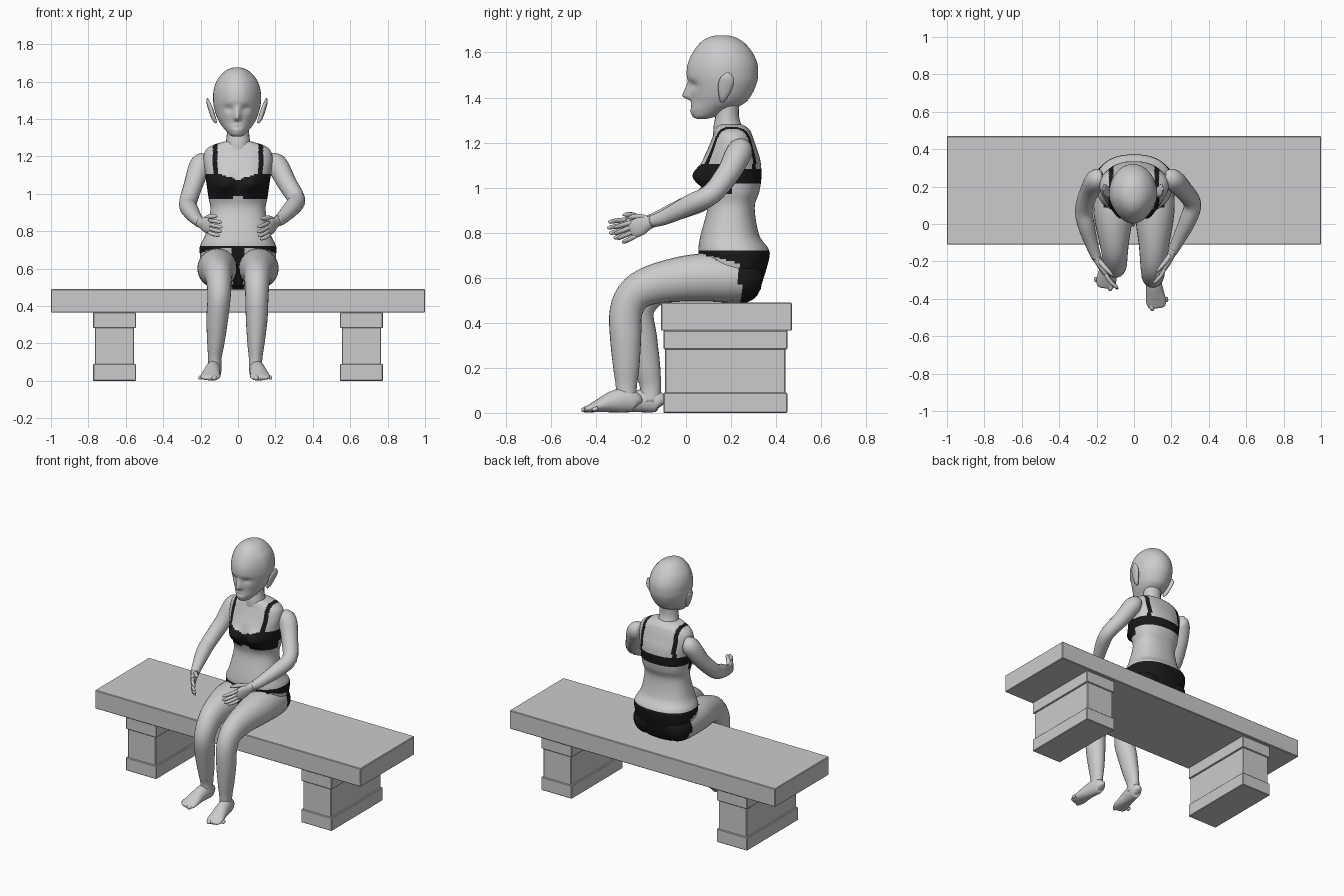
import bpy, bmesh, math
from mathutils import Vector as V


def material(name, v):
    m = bpy.data.materials.new(name)
    m.diffuse_color = (v, v, v, 1)
    return m


GREY = material("light grey", 0.6)
BLACK = material("black cloth", 0.01)


def finish(name, bm, smooth, rule=None):
    bmesh.ops.recalc_face_normals(bm, faces=bm.faces)
    for f in bm.faces:
        f.smooth = smooth
        f.material_index = int(bool(rule and rule(f.calc_center_median())))
    me = bpy.data.meshes.new(name)
    bm.to_mesh(me)
    bm.free()
    me.materials.append(GREY)
    me.materials.append(BLACK)
    ob = bpy.data.objects.new(name, me)
    bpy.context.collection.objects.link(ob)
    return ob


def box(name, x0, x1, y0, y1, z0, z1, bevel=0.004):
    bm = bmesh.new()
    bmesh.ops.create_cube(bm, size=1)
    for v in bm.verts:
        v.co = V(((x0 + x1) / 2 + v.co.x * (x1 - x0), (y0 + y1) / 2 + v.co.y * (y1 - y0),
                  (z0 + z1) / 2 + v.co.z * (z1 - z0)))
    bmesh.ops.bevel(bm, geom=bm.edges[:], offset=bevel, segments=1, affect='EDGES')
    return finish(name, bm, False)


def spline(pts, steps):
    out = []
    for i in range(len(pts) - 1):
        a, b, c, d = pts[max(i - 1, 0)], pts[i], pts[i + 1], pts[min(i + 2, len(pts) - 1)]
        for k in range(steps):
            t = k / steps
            out.append([q + 0.5 * t * (r - p + t * (2 * p - 5 * q + 4 * r - s + t * (3 * (q - r) + s - p)))
                        for p, q, r, s in zip(a, b, c, d)])
    out.append(list(pts[-1]))
    return out


def tube(name, pts, ref, n=20, steps=4, axis=None, power=2.0, rule=None, shape=None):
    """Skin through points (x, y, z, radius along ref, radius across)."""
    bm = bmesh.new()
    p = spline(pts, steps)
    rings = []
    for i, q in enumerate(p):
        t = axis or (V(p[min(i + 1, len(p) - 1)][:3]) - V(p[max(i - 1, 0)][:3])).normalized()
        a = (V(ref) - t * t.dot(V(ref))).normalized()
        b = t.cross(a)
        ring = []
        for k in range(n):
            c, s = math.cos(2 * math.pi * k / n), math.sin(2 * math.pi * k / n)
            c = math.copysign(abs(c) ** (2 / power), c)
            s = math.copysign(abs(s) ** (2 / power), s)
            co = V(q[:3]) + a * c * max(q[3], .002) + b * s * max(q[4], .002)
            ring.append(bm.verts.new(shape(co) if shape else co))
        rings.append(ring)
    for r, s in zip(rings, rings[1:]):
        for k in range(n):
            bm.faces.new((r[k], r[(k + 1) % n], s[(k + 1) % n], s[k]))
    bm.faces.new(rings[0])
    bm.faces.new(rings[-1])
    return finish(name, bm, True, rule)


def upright(name, rows, cx=0.0, **kw):
    """Vertical form from rows of (z, front y, back y, half width)."""
    pts = [(cx, (f + b) / 2, z, w, (b - f) / 2) for z, f, b, w in rows]
    return tube(name, pts, (1, 0, 0), axis=V((0, 0, 1)), **kw)


# Bench
box("bench_slab", -1, 1, -.11, .47, .365, .49)
for s in (-1, 1):
    c = s * .66
    box("bench_foot", c - .115, c + .115, -.10, .45, 0, .09)
    box("bench_post", c - .105, c + .105, -.093, .442, .085, .29)
    box("bench_post_cap", c - .115, c + .115, -.10, .45, .282, .366)


# Underwear regions
def briefs(c):
    return c.z < .72 and (c.y > .24 or c.z > .71 - .28 * (c.y - .06) or (abs(c.x) < .03 and c.y > .03))


def clothes(c):
    x = abs(c.x)
    if c.y < .2:
        band = .975 + .012 * (x < .03) < c.z < 1.075 + .03 * min(1, x / .1)
    else:
        band = 1.02 < c.z < 1.085
    strap = abs(x - .122) < .012 and c.z > 1.05
    return band or strap or briefs(c)


def chest(co):
    if co.y < .2:
        co.y -= .045 * math.exp(-((abs(co.x) - .075) / .05) ** 2 - ((co.z - 1.05) / .05) ** 2)
    return co


upright("torso", [(.49, .16, .27, .10), (.52, .12, .315, .15), (.60, .08, .345, .19), (.69, .06, .37, .205),
                  (.73, .055, .365, .2), (.79, .065, .325, .172), (.91, .095, .305, .148), (.98, .085, .325, .158),
                  (1.05, .065, .335, .168), (1.12, .075, .33, .178), (1.18, .10, .312, .185), (1.23, .12, .295, .175),
                  (1.26, .13, .28, .135), (1.28, .14, .25, .07)],
        n=96, steps=9, power=2.3, rule=clothes, shape=chest)
upright("neck", [(1.2, .12, .28, .075), (1.27, .122, .25, .066), (1.32, .13, .235, .06), (1.40, .13, .24, .06)])


# Head with eye sockets, nose and mouth
def face(co):
    x, z = co.x + .005, co.z
    if co.y < .13:
        co.y += .014 * math.exp(-((abs(x) - .05) / .026) ** 2 - ((z - 1.455) / .018) ** 2)
        nose = (1.475 - z) / .07 if z > 1.405 else (z - 1.385) / .02
        co.y -= .04 * max(0, nose) * math.exp(-(x / .017) ** 2)
        co.y += .006 * math.exp(-(x / .03) ** 2 - ((z - 1.355) / .006) ** 2)
        co.x *= 1 - .12 * min(1, (.13 - co.y) / .1)
    return co


upright("head", [(1.305, .05, .09, .02), (1.315, .03, .13, .043), (1.345, .018, .2, .068), (1.375, .022, .26, .09),
                 (1.41, .02, .29, .108), (1.46, .012, .313, .123), (1.50, .003, .32, .128), (1.55, .008, .317, .126),
                 (1.60, .03, .295, .111), (1.64, .06, .262, .082), (1.662, .09, .23, .055), (1.673, .12, .2, .028),
                 (1.676, .15, .17, .006)], cx=-.005, n=64, steps=5, shape=face)
for s in (-1, 1):
    x = -.005
    tube("ear", [(x + s * .112, .16, 1.38, .006, .008), (x + s * .125, .165, 1.405, .012, .02),
                 (x + s * .14, .175, 1.45, .013, .033), (x + s * .153, .185, 1.485, .01, .03),
                 (x + s * .158, .19, 1.51, .004, .008)], (1, 0, 0), n=12)


# Legs and feet
def leg(s, knee, ankle, out):
    rows = [(.11, .335, .585, .04, .04), (.108, .29, .59, .085, .085), (.11, .2, .598, .104, .105),
            (.11, .05, .6, .105, .106), (.106, -.12, .577, .08, .09), (.102, -.222, .532, .068, .079),
            (.101, -.266, .45, .062, .073), (.1, -.268, .33, .058, .069), (.096, -.265, .2, .046, .058),
            (.094, -.265, .12, .036, .047), (.094, -.265, .05, .036, .045)]
    pts = []
    for i, (x, y, z, a, b) in enumerate(rows):
        t = min(1, max(0, (.45 - z) / .33))
        dy = (knee + (ankle - knee) * t) if i > 3 else 0
        if i == 4:
            dy = knee * .5
        pts.append((s * (x + out * t), y + dy, z, a, b))
    tube("leg", pts, (1, 0, 0), n=24, rule=briefs)
    hx, hy = s * (.092 + out), -.212 + ankle
    foot = [(0, .035, .015, .02), (.012, .045, .032, .043), (.06, .056, .04, .054), (.11, .05, .043, .048),
            (.16, .036, .049, .034), (.2, .024, .053, .022), (.228, .016, .046, .014), (.238, .014, .03, .008)]
    tube("foot", [(hx + s * .13 * d, hy - d, z, a, b) for d, z, a, b in foot], (1, 0, 0))
    for k in range(5):
        bx, by, r = hx + s * (.002 + .019 * k), hy - .205 + .006 * k, .015 if k == 0 else .0105
        tip = .047 - .006 * k
        tube("toe", [(bx, by, .02, r, r), (bx + s * .003, by - tip * .7, .015, r, r * .9),
                     (bx + s * .004, by - tip, .013, r * .4, r * .4)], (1, 0, 0), n=10, steps=3)


leg(1, 0, 0, 0)
leg(-1, .05, .107, .03)


# Arms and hands
def arm(pts, tip):
    tube("arm", [p + (p[3],) for p in pts], (.3, .2, 1), n=20)
    w = V(pts[-1][:3])
    d = (V(tip) - w).normalized()
    up = (V((0, 0, 1)) - d * d.z).normalized()
    side = V((-math.copysign(1, w.x), 0, 0))

    def seg(name, rows, n=10):
        tube(name, [tuple(w + d * f + up * u + side * i) + (a, b) for f, u, i, a, b in rows], up, n=n, steps=3)

    seg("palm", [(-.02, 0, 0, .028, .026), (.02, 0, 0, .03, .022), (.06, 0, 0, .041, .018),
                 (.1, 0, .003, .04, .014), (.112, 0, .006, .03, .007)], 16)
    for k in range(4):
        u, ln = .031 - .0205 * k, (.085, .095, .09, .072)[k]
        r = .0105
        seg("finger", [(.095, u, .002, r, r), (.095 + ln * .5, u * 1.15, .006, r, r),
                       (.095 + ln * .9, u * 1.2, .022, r * .85, r * .85), (.095 + ln, u * 1.2, .028, .003, .003)])
    seg("thumb", [(.01, .012, .004, .014, .014), (.05, .04, .016, .014, .013),
                  (.085, .052, .03, .011, .01), (.105, .055, .036, .003, .003)])


arm([(.165, .25, 1.175, .035), (.185, .245, 1.17, .052), (.215, .23, 1.145, .058), (.26, .185, 1.06, .052),
     (.312, .11, .97, .047), (.288, .02, .925, .045), (.235, -.09, .87, .034), (.205, -.15, .85, .027)],
    (.13, -.32, .78))
arm([(-.165, .25, 1.175, .035), (-.18, .245, 1.17, .052), (-.205, .23, 1.145, .058), (-.238, .175, 1.05, .051),
     (-.268, .08, .95, .047), (-.255, -.01, .91, .045), (-.222, -.12, .865, .033), (-.2, -.18, .845, .027)],
    (-.105, -.36, .805))
